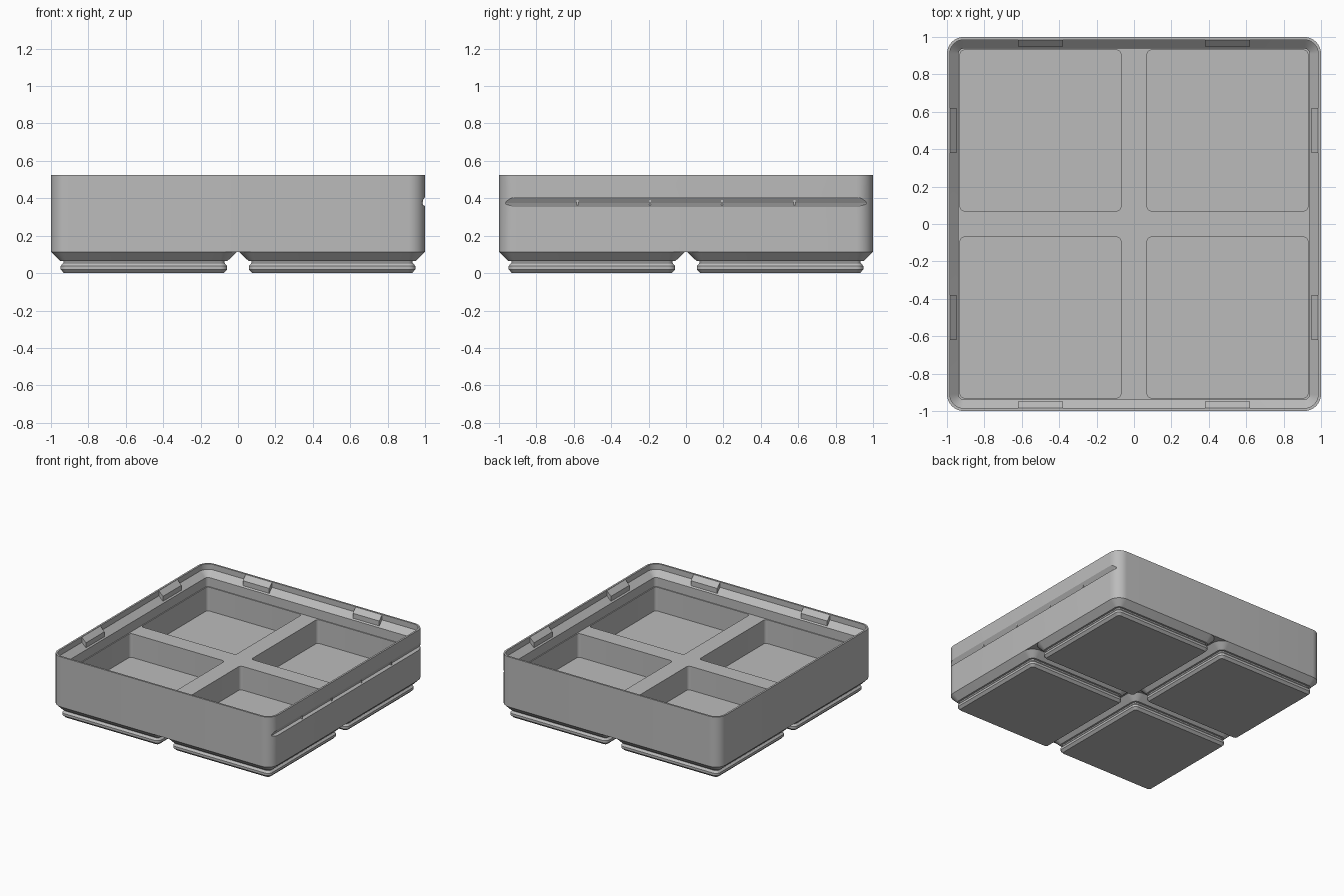
import bpy
import bmesh
from math import cos, sin, pi, radians
from mathutils import Matrix, Vector

if "Cube" in bpy.data.objects:
    bpy.data.objects.remove(bpy.data.objects["Cube"], do_unlink=True)

grey = bpy.data.materials.new("plain grey")
grey.use_nodes = True
grey.diffuse_color = (0.5, 0.5, 0.5, 1)
grey.node_tree.nodes["Principled BSDF"].inputs["Base Color"].default_value = (0.5, 0.5, 0.5, 1)


def finish(bm, name):
    bmesh.ops.recalc_face_normals(bm, faces=bm.faces)
    mesh = bpy.data.meshes.new(name)
    bm.to_mesh(mesh)
    bm.free()
    mesh.materials.append(grey)
    obj = bpy.data.objects.new(name, mesh)
    bpy.context.collection.objects.link(obj)
    return obj


def ring(bm, half, radius, z, cx, cy, steps=8):
    """Rounded square of vertices at height z."""
    verts = []
    for corner in range(4):
        a0 = corner * pi / 2
        mid = a0 + pi / 4
        ox = (half - radius) * (1 if cos(mid) > 0 else -1)
        oy = (half - radius) * (1 if sin(mid) > 0 else -1)
        for i in range(steps + 1):
            a = a0 + i * pi / 2 / steps
            verts.append(bm.verts.new((cx + ox + radius * cos(a), cy + oy + radius * sin(a), z)))
    return verts


def loft(name, half, radius, profile, cx=0, cy=0):
    """Skin rounded squares along a profile of (height, inset)."""
    bm = bmesh.new()
    rings = [ring(bm, half - d, radius - d, z, cx, cy) for z, d in profile]
    for low, high in zip(rings, rings[1:]):
        for i in range(len(low)):
            j = (i + 1) % len(low)
            bm.faces.new((low[i], low[j], high[j], high[i]))
    bm.faces.new(rings[0])
    bm.faces.new(rings[-1])
    return finish(bm, name)


def prism(name, profile, y0, y1, turn=0):
    """Extrude an (x, z) profile along y, then turn it about z."""
    bm = bmesh.new()
    face = bm.faces.new([bm.verts.new((x, y0, z)) for x, z in profile])
    out = bmesh.ops.extrude_face_region(bm, geom=[face])
    moved = [g for g in out["geom"] if isinstance(g, bmesh.types.BMVert)]
    bmesh.ops.translate(bm, verts=moved, vec=Vector((0, y1 - y0, 0)))
    bm.transform(Matrix.Rotation(turn, 4, "Z"))
    return finish(bm, name)


def cut(target, cutter):
    cutter.hide_render = True
    mod = target.modifiers.new("cut", "BOOLEAN")
    mod.operation = "DIFFERENCE"
    mod.solver = "EXACT"
    mod.object = cutter
    bpy.context.view_layer.objects.active = target
    bpy.ops.object.modifier_apply(modifier=mod.name)
    bpy.data.objects.remove(cutter, do_unlink=True)


parts = []
quadrants = [(sx, sy) for sx in (-1, 1) for sy in (-1, 1)]

# Tray body with thin rim, sloped inner lip and inner deck
LIP = 0.938
body = loft("tray_body", 1, 0.09, [
    (0.114, 0), (0.525, 0), (0.525, 0.015), (0.48, 0.015),
    (0.435, 1 - LIP), (0.36, 1 - LIP)])
parts.append(body)

# Four square pockets sunk in the deck
for sx, sy in quadrants:
    cut(body, loft("pocket_cutter", 0.43, 0.025, [(0.165, 0), (0.41, 0)], sx * 0.5, sy * 0.5))

# Long tapered slot on one side, bridged by recessed ribs
cut(body, prism("slot_cutter", [
    (1.03, 0.407), (1, 0.407), (0.98, 0.376), (0.98, 0.37), (1, 0.358), (1.03, 0.358)], -1.05, 1.05))
for i, y in enumerate((-0.58, -0.193, 0.193, 0.58)):
    parts.append(prism(f"slot_rib_{i + 1}", [
        (0.97, 0.355), (0.99, 0.355), (0.99, 0.4), (0.97, 0.4)], y - 0.006, y + 0.006))

# Snap tabs inside the rim, two per wall
tab = [(0.99, 0.522), (0.985, 0.522), (0.948, 0.485), (0.948, 0.435), (0.99, 0.435)]
for side in range(4):
    for k, y in enumerate((-0.5, 0.5)):
        parts.append(prism(f"rim_tab_{side * 2 + k + 1}", tab, y - 0.12, y + 0.12, side * pi / 2))

# Stepped feet with a groove round the neck
foot = [(0, 0.07), (0.019, 0.0515), (0.038, 0.0515), (0.054, 0.066),
        (0.065, 0.066), (0.065, 0.05), (0.114, 0), (0.12, 0.01)]
for i, (sx, sy) in enumerate(quadrants):
    parts.append(loft(f"foot_{i + 1}", 0.497, 0.09, foot, sx * 0.503, sy * 0.503))

# Smooth the rounded corners, keep the hard edges
bpy.ops.object.select_all(action="DESELECT")
for obj in parts:
    obj.select_set(True)
bpy.context.view_layer.objects.active = body
bpy.ops.object.shade_smooth_by_angle(angle=radians(25))
